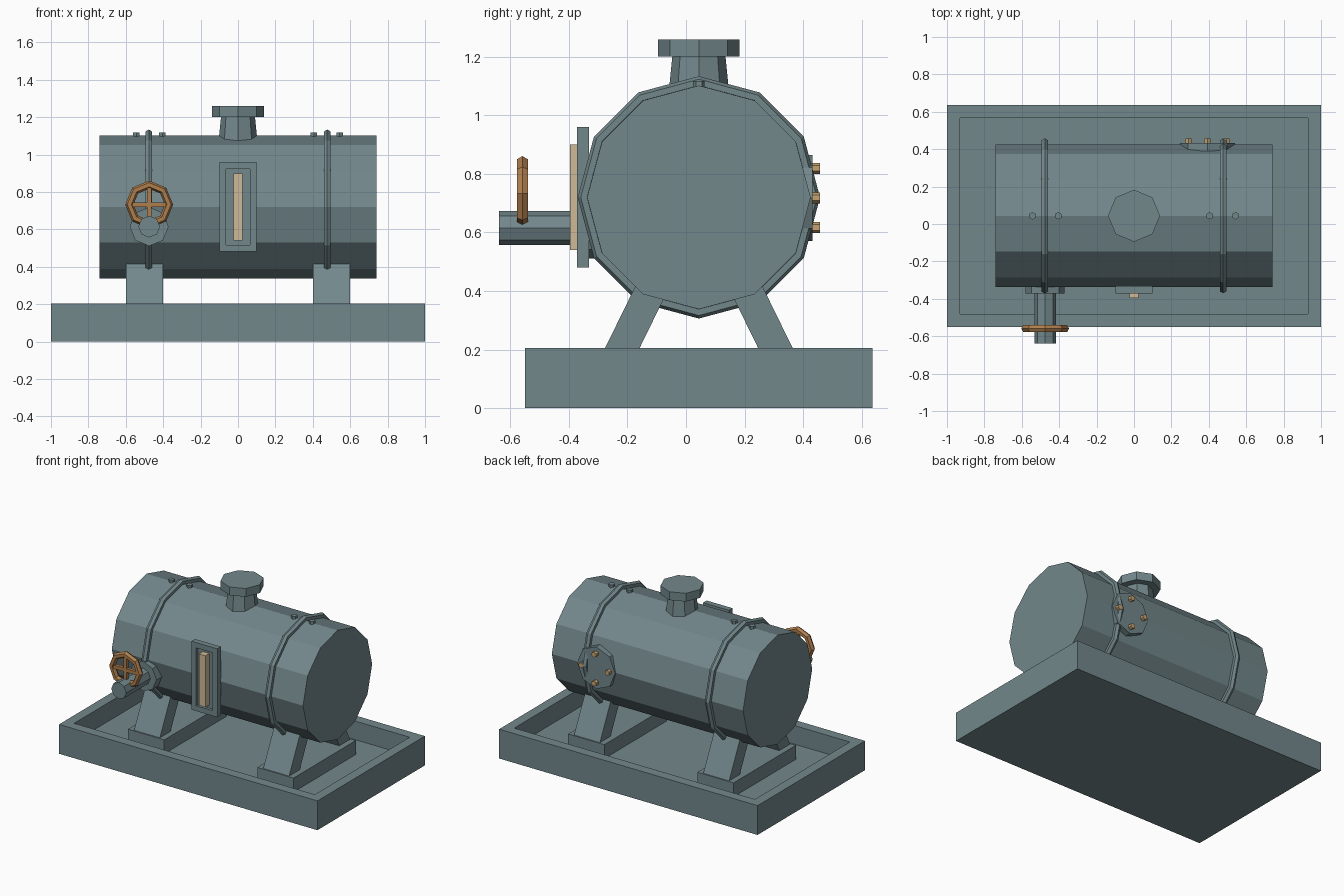
import bpy, bmesh, math
from mathutils import Matrix, Vector

if "Cube" in bpy.data.objects:
    bpy.data.objects.remove(bpy.data.objects["Cube"])

CY, CZ = 0.044, 0.72   # tank axis position in y and z


def material(name, rgb):
    m = bpy.data.materials.new(name)
    m.diffuse_color = (*rgb, 1)
    m.use_nodes = True
    m.node_tree.nodes["Principled BSDF"].inputs["Base Color"].default_value = m.diffuse_color
    return m


SLATE = material("slate_paint", (0.17, 0.245, 0.26))
BROWN = material("bronze", (0.43, 0.21, 0.075))
BOLT = material("bolt_brass", (0.56, 0.36, 0.16))
TAN = material("pale_brass", (0.63, 0.49, 0.31))


def finish(bm, name, mat=SLATE):
    bmesh.ops.recalc_face_normals(bm, faces=bm.faces)
    me = bpy.data.meshes.new(name)
    bm.to_mesh(me)
    bm.free()
    ob = bpy.data.objects.new(name, me)
    bpy.context.collection.objects.link(ob)
    me.materials.append(mat)
    return ob


def box(name, lo, hi, mat=SLATE):
    lo, hi = Vector(lo), Vector(hi)
    bm = bmesh.new()
    bmesh.ops.create_cube(bm, size=1, matrix=Matrix.Translation((lo + hi) / 2)
                          @ Matrix.Diagonal((*(hi - lo), 1)))
    return finish(bm, name, mat)


def recess(ob, normal, border, depth):
    """Inset the face pointing along normal and push it inwards."""
    bm = bmesh.new()
    bm.from_mesh(ob.data)
    n = Vector(normal)
    face = max(bm.faces, key=lambda f: f.normal.dot(n))
    bmesh.ops.inset_region(bm, faces=[face], thickness=border, use_even_offset=True)
    inner = bmesh.ops.extrude_face_region(bm, geom=[face])
    bmesh.ops.translate(bm, vec=-n * depth,
                        verts=[v for v in inner["geom"] if isinstance(v, bmesh.types.BMVert)])
    if face.is_valid:
        bmesh.ops.delete(bm, geom=[face], context='FACES')
    bm.to_mesh(ob.data)
    bm.free()


def prism(name, a, b, r1, r2=None, sides=8, mat=SLATE):
    """Cylinder or cone between points a and b."""
    a, b = Vector(a), Vector(b)
    bm = bmesh.new()
    rot = (b - a).to_track_quat('Z', 'Y').to_matrix().to_4x4()
    bmesh.ops.create_cone(bm, cap_ends=True, segments=sides, radius1=r1,
                          radius2=r1 if r2 is None else r2, depth=(b - a).length,
                          matrix=Matrix.Translation((a + b) / 2) @ rot)
    return finish(bm, name, mat)


def ring(name, loc, rot, major, minor, sides, mat=SLATE):
    bpy.ops.mesh.primitive_torus_add(location=loc, rotation=rot, major_radius=major,
                                     minor_radius=minor, major_segments=sides, minor_segments=6)
    ob = bpy.context.object
    ob.name = name
    ob.data.materials.append(mat)


# drip tray
tray = box("drip_tray", (-1, -0.55, 0), (1, 0.637, 0.205))
recess(tray, (0, 0, 1), 0.069, 0.13)

# tank barrel
prism("tank", (-0.74, CY, CZ), (0.74, CY, CZ), 0.382, sides=12)

for s, side in ((-1, "left"), (1, "right")):
    # strap around the tank, with a bolt on each side of it
    ring(side + "_strap", (s * 0.477, CY, CZ), (0, math.pi / 2, 0), 0.393, 0.021, 12)
    for x in (0.405, 0.543):
        prism(side + "_strap_bolt", (s * x, CY, 1.08), (s * x, CY, 1.118), 0.02, sides=6)
    # foot pad and two slanted legs
    box(side + "_foot_pad", (s * 0.5 - 0.14, CY - 0.345, 0.07), (s * 0.5 + 0.14, CY + 0.345, 0.173))
    for m, end in ((-1, "front"), (1, "back")):
        bm = bmesh.new()
        prof = [(0.345, 0.155), (0.227, 0.155), (0.085, 0.445), (0.203, 0.445)]
        f = bm.faces.new([bm.verts.new((s * 0.5 - 0.1, CY + m * y, z)) for y, z in prof])
        ext = bmesh.ops.extrude_face_region(bm, geom=[f])
        bmesh.ops.translate(bm, vec=(0.2, 0, 0),
                            verts=[v for v in ext["geom"] if isinstance(v, bmesh.types.BMVert)])
        finish(bm, f"{side}_{end}_leg")

# filler neck and cap
prism("filler_neck", (0, CY, 1.05), (0, CY, 1.21), 0.106, 0.09)
prism("filler_cap", (0, CY, 1.202), (0, CY, 1.26), 0.139)

# level gauge
frame = box("gauge_frame", (-0.1, -0.372, 0.481), (0.1, -0.332, 0.96))
recess(frame, (0, -1, 0), 0.037, 0.02)
box("gauge_glass", (-0.025, -0.396, 0.54), (0.025, -0.35, 0.90), TAN)

# outlet pipe with flange
VX, VZ = -0.475, 0.615
prism("outlet_flange", (VX, -0.372, VZ), (VX, -0.31, VZ), 0.104)
prism("outlet_pipe", (VX, -0.639, VZ), (VX, -0.3, VZ), 0.058)

# hand wheel
WY, WZ = -0.559, 0.733
ring("hand_wheel", (VX, WY, WZ), (math.pi / 2, 0, 0), 0.106, 0.022, 8, BROWN)
box("wheel_spoke_across", (VX - 0.105, WY - 0.012, WZ - 0.012), (VX + 0.105, WY + 0.012, WZ + 0.012), BROWN)
box("wheel_spoke_up", (VX - 0.012, WY - 0.012, WZ - 0.105), (VX + 0.012, WY + 0.012, WZ + 0.105), BROWN)

# inspection hatch on the back with four bolts
HX, HZ = 0.393, 0.718
prism("hatch", (HX, 0.39, HZ), (HX, 0.432, HZ), 0.147)
for i in range(4):
    x = HX + 0.101 * math.cos(i * math.pi / 2)
    z = HZ + 0.101 * math.sin(i * math.pi / 2)
    prism("hatch_bolt", (x, 0.42, z), (x, 0.457, z), 0.019, sides=6, mat=BOLT)
